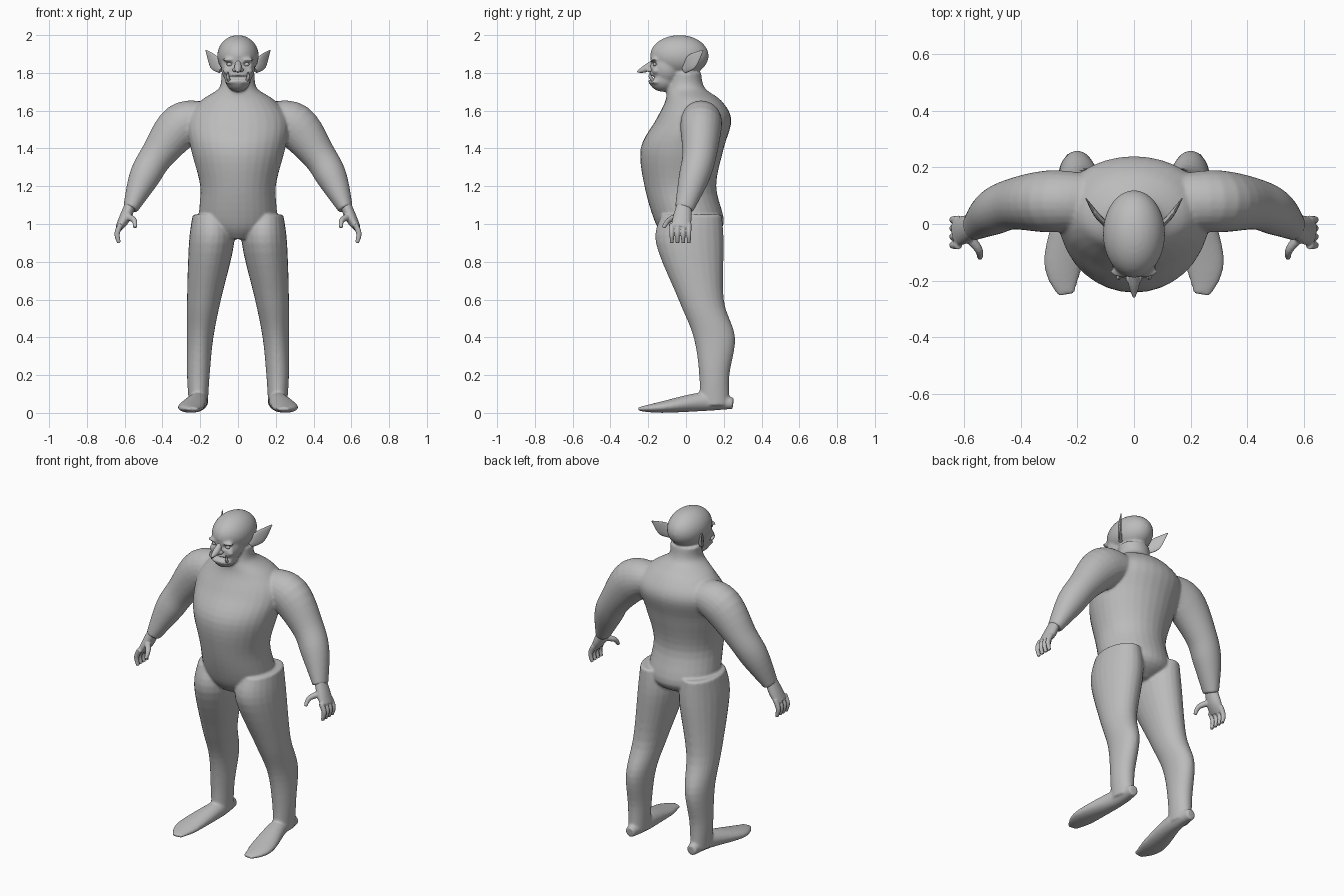
import bpy, bmesh, math
from mathutils import Matrix, Vector

if "Cube" in bpy.data.objects:
    bpy.data.objects.remove(bpy.data.objects["Cube"])

DEPTH, UP = Vector((0, 1, 0)), Vector((0, 0, 1))
skin = bpy.data.materials.new("grey skin")
skin.use_nodes = True
skin.diffuse_color = (.5, .5, .5, 1)
skin.node_tree.nodes["Principled BSDF"].inputs["Base Color"].default_value = skin.diffuse_color


def catmull_rom(before, start, end, after, t):
    slope_in, slope_out = (end - before) / 2, (after - start) / 2
    gap = end - start
    return start + t * (slope_in + t * (3 * gap - 2 * slope_in - slope_out
                                        + t * (slope_in + slope_out - 2 * gap)))


def refine(rows, steps=5):
    """Smooth curve through all ring values."""
    rows = [Vector(row) for row in rows]
    padded = [rows[0], *rows, rows[-1]]
    curve = [catmull_rom(*padded[i:i + 4], step / steps)
             for i in range(len(rows) - 1) for step in range(steps)]
    return curve + [rows[-1]]


def tube(mesh, *rows, depth_axis=DEPTH, level=False, sides=24):
    """Tube through rows of x, y, z, half width and half depth."""
    rows = refine(rows)
    rings = []
    for i, row in enumerate(rows):
        ahead, behind = rows[min(i + 1, len(rows) - 1)], rows[max(i - 1, 0)]
        along = UP if level else Vector((ahead - behind)[:3]).normalized()
        deep = (depth_axis - depth_axis.dot(along) * along).normalized()
        wide = deep.cross(along)
        angles = [math.tau * k / sides for k in range(sides)]
        rings.append([mesh.verts.new(Vector(row[:3]) + wide * row[3] * math.cos(a)
                                     + deep * row[4] * math.sin(a)) for a in angles])
    faces = [mesh.faces.new((low[k - 1], low[k], high[k], high[k - 1]))
             for low, high in zip(rings, rings[1:]) for k in range(sides)]
    faces += [mesh.faces.new(rings[0]), mesh.faces.new(rings[-1])]
    bmesh.ops.recalc_face_normals(mesh, faces=faces)


def ball(mesh, centre, size):
    place = Matrix.Translation(centre) @ Matrix.Diagonal((*size, 1))
    bmesh.ops.create_uvsphere(mesh, u_segments=32, v_segments=20, radius=1, matrix=place)


def make(name, mesh):
    data = bpy.data.meshes.new(name)
    mesh.to_mesh(data)
    mesh.free()
    data.materials.append(skin)
    part = bpy.data.objects.new(name, data)
    bpy.context.collection.objects.link(part)
    part.modifiers.new("other side", "MIRROR").use_mirror_merge = False
    return part


def fuse(part, voxel, rounds):
    """Melt overlapping tubes and balls into one skin."""
    remesh = part.modifiers.new("fuse", "REMESH")
    remesh.mode, remesh.voxel_size = "VOXEL", voxel
    soften = part.modifiers.new("soften", "SMOOTH")
    soften.factor, soften.iterations = .5, rounds


def finish(part):
    bpy.ops.object.select_all(action="DESELECT")
    part.select_set(True)
    bpy.context.view_layer.objects.active = part
    bpy.ops.object.convert(target="MESH")
    bpy.ops.object.shade_smooth_by_angle(angle=math.radians(50))


def dent(part, x, z, half_width, half_height, depth):
    """Press an oval hollow into the front of the face, on both sides."""
    for vertex in part.data.vertices:
        spot = vertex.co
        reach = ((abs(spot.x) - x) / half_width) ** 2 + ((spot.z - z) / half_height) ** 2
        if reach < 1 and spot.y < -.1:
            spot.y += depth * (1 - reach)


# Torso and neck
body = bmesh.new()
tube(body, (0, 0, .92, .08, .1), (0, .02, 1, .2, .18), (0, -.03, 1.2, .2, .19),
     (0, -.02, 1.4, .25, .22), (0, .04, 1.55, .27, .2), (0, .04, 1.65, .2, .15),
     (0, 0, 1.72, .1, .1), (0, 0, 1.8, .09, .08), level=True, sides=32)

# Leg, foot and arm
tube(body, (.14, .03, 1.05, .1, .16), (.14, .02, .9, .12, .18), (.18, .08, .6, .09, .12),
     (.2, .15, .4, .07, .11), (.21, .15, .2, .06, .08), (.21, .15, .04, .05, .08), level=True)
tube(body, (.21, .25, .05, .03, .03), (.21, .1, .06, .05, .05), (.25, -.13, .03, .07, .03),
     (.24, -.25, .02, .03, .01), depth_axis=UP)
tube(body, (.17, .08, 1.56, .09, .1), (.3, .08, 1.52, .12, .11), (.43, .07, 1.36, .09, .09),
     (.5, .04, 1.24, .08, .08), (.57, -.01, 1.08, .04, .05))

# Skull, face, jaw, brow, cheek and lower lip
ball(body, (0, -.035, 1.89), (.11, .155, .11))
ball(body, (0, -.1, 1.83), (.09, .09, .1))
ball(body, (0, -.12, 1.77), (.07, .08, .07))
ball(body, (.045, -.17, 1.87), (.04, .02, .01))
ball(body, (.05, -.16, 1.81), (.03, .02, .02))
ball(body, (0, -.16, 1.75), (.07, .04, .01))
body_part = make("body", body)
fuse(body_part, .007, 8)
finish(body_part)

# Mouth slit and eye sockets
dent(body_part, 0, 1.775, .065, .014, .03)
dent(body_part, .045, 1.845, .025, .014, .015)

# Long pointed nose with nostril wings
nose = bmesh.new()
tube(nose, (0, -.16, 1.87, .01, .01), (0, -.21, 1.825, .02, .02), (0, -.26, 1.805, .005, .005),
     depth_axis=UP)
ball(nose, (.015, -.19, 1.815), (.015, .02, .012))
nose_part = make("nose", nose)
fuse(nose_part, .004, 3)
finish(nose_part)

# Broad flat ears with a back-swept tip
ears = bmesh.new()
tube(ears, (.09, -.01, 1.815, .01, .02), (.13, .03, 1.86, .01, .04), (.17, .09, 1.92, .002, .003),
     depth_axis=UP)
finish(make("ears", ears))

# Eyes and tusks
eyes = bmesh.new()
ball(eyes, (.045, -.165, 1.845), (.015, .01, .01))
finish(make("eyes", eyes))
tusks = bmesh.new()
tube(tusks, (.048, -.175, 1.76, .009, .009), (.054, -.19, 1.78, .008, .008),
     (.052, -.19, 1.805, .002, .002), sides=10)
finish(make("tusks", tusks))

# Hands with four curled fingers and a thumb
hands = bmesh.new()
tube(hands, (.57, -.01, 1.1, .03, .04), (.6, -.02, 1.03, .03, .05), (.63, -.03, .98, .02, .05))
for finger in range(4):
    y = -.075 + finger * .03
    tube(hands, (.62, y, 1, .015, .015), (.64, y, .95, .015, .013), (.63, y, .9, .01, .01), sides=12)
tube(hands, (.59, -.04, 1.04, .02, .02), (.55, -.09, 1.02, .015, .015), (.545, -.12, .98, .01, .01),
     sides=12)
hand_part = make("hands", hands)
fuse(hand_part, .005, 2)
finish(hand_part)
